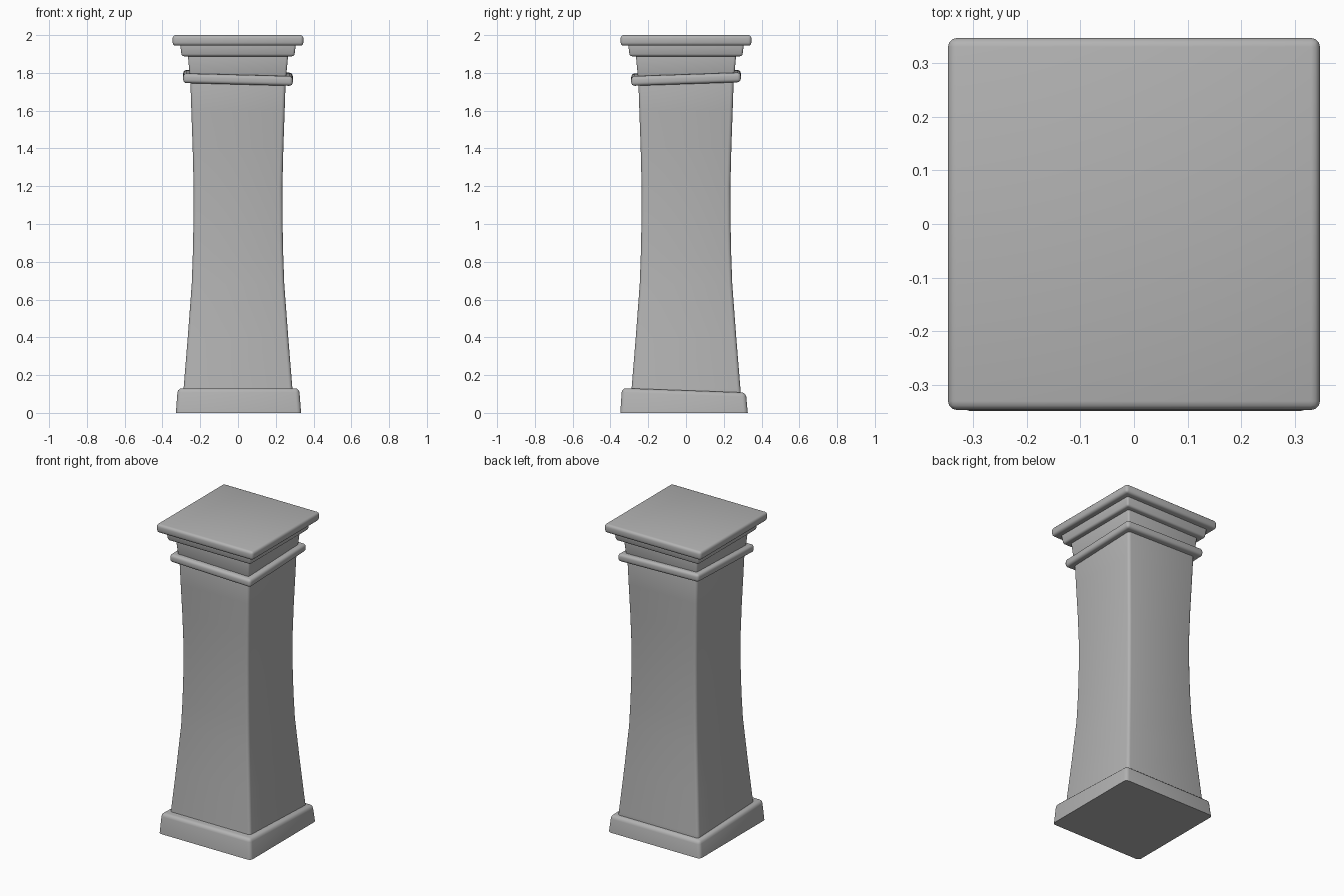
import bpy, bmesh, math

if "Cube" in bpy.data.objects:
    bpy.data.objects.remove(bpy.data.objects["Cube"])

stone = bpy.data.materials.new("grey stone")
stone.diffuse_color = (0.45, 0.45, 0.45, 1)
stone.use_nodes = True
stone.node_tree.nodes["Principled BSDF"].inputs["Base Color"].default_value = stone.diffuse_color


def block(name, sections, bevel, segments=3, top_tilt=(0, 0), bottom_tilt=(0, 0)):
    """Stack of rectangles (z, x0, x1, y0, y1) with rounded edges and sloped ends."""
    bm = bmesh.new()
    rings = []
    last = len(sections) - 1
    for i, (z, x0, x1, y0, y1) in enumerate(sections):
        tx, ty = bottom_tilt if i == 0 else top_tilt if i == last else (0, 0)
        rings.append([bm.verts.new((x, y, z + tx * x + ty * y))
                      for x, y in ((x0, y0), (x1, y0), (x1, y1), (x0, y1))])
    for a, b in zip(rings, rings[1:]):
        for k in range(4):
            n = (k + 1) % 4
            bm.faces.new((a[k], a[n], b[n], b[k]))
    bm.faces.new(rings[0][::-1])
    bm.faces.new(rings[-1])
    bm.normal_update()
    # round sharp edges, leave any edge lying on the ground crisp
    edges = [e for e in bm.edges if e.calc_face_angle(0) > math.radians(40)
             and max(v.co.z for v in e.verts) > 0.001]
    bmesh.ops.bevel(bm, geom=edges, offset=bevel, segments=segments,
                    profile=0.5, affect='EDGES', clamp_overlap=True)
    mesh = bpy.data.meshes.new(name)
    bm.to_mesh(mesh)
    bm.free()
    mesh.materials.append(stone)
    obj = bpy.data.objects.new(name, mesh)
    bpy.context.collection.objects.link(obj)
    bpy.ops.object.select_all(action='DESELECT')
    obj.select_set(True)
    bpy.context.view_layer.objects.active = obj
    bpy.ops.object.shade_smooth_by_angle(angle=math.radians(40))
    return obj


def square(z, h):
    return (z, -h, h, -h, h)


# plinth with a top that slopes down to the back
block("base", [(0, -0.329, 0.334, -0.348, 0.327),
               (0.119, -0.319, 0.324, -0.339, 0.317)], 0.022, top_tilt=(0, -0.036))

# waisted shaft
block("shaft", [square(z, h) for z, h in (
    (0.07, 0.293), (0.13, 0.288), (0.4, 0.266), (0.68, 0.245), (0.85, 0.239),
    (1.0, 0.236), (1.2, 0.235), (1.4, 0.240), (1.6, 0.247), (1.78, 0.253))], 0.018)

# slightly crooked moulding ring
tilt = (-0.026, 0.034)
block("ring", [square(1.748, 0.290), square(1.799, 0.290)], 0.018, 4, tilt, tilt)

# neck and stepped cap
block("neck", [square(1.77, 0.254), square(1.90, 0.266)], 0.012)
block("cap_step", [square(1.888, 0.298), square(1.955, 0.307)], 0.012)
block("cap_slab", [square(1.944, 0.346), square(2.0, 0.347)], 0.017)
